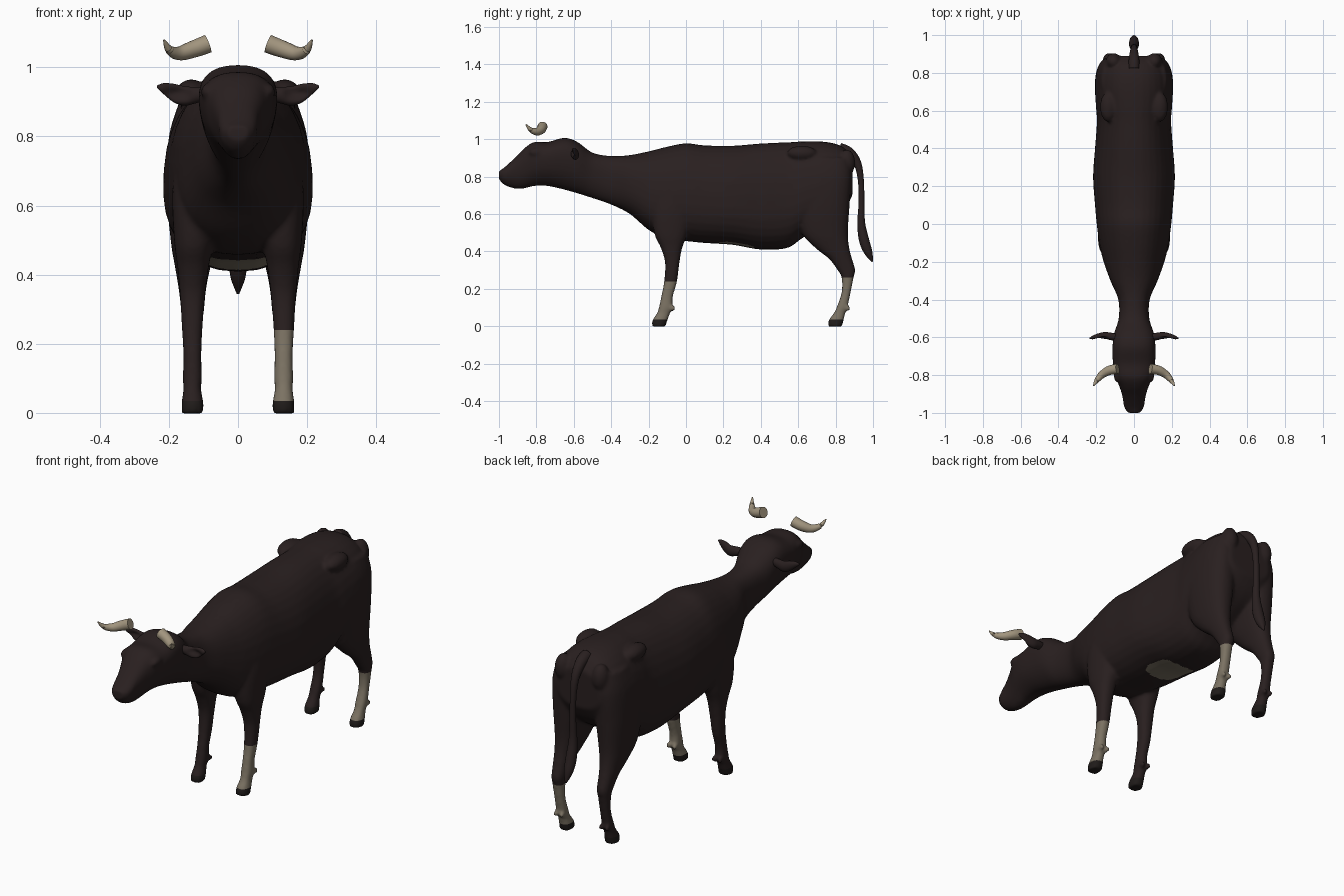
import bpy
import bmesh
from math import cos, sin, pi, copysign
from mathutils import Vector, Matrix

cube = bpy.data.objects.get("Cube")
if cube:
    bpy.data.objects.remove(cube, do_unlink=True)


def material(name, rgb):
    m = bpy.data.materials.new(name)
    m.use_nodes = True
    m.diffuse_color = (*rgb, 1)
    node = next(n for n in m.node_tree.nodes if n.type == 'BSDF_PRINCIPLED')
    node.inputs["Base Color"].default_value = (*rgb, 1)
    node.inputs["Roughness"].default_value = 0.8
    return m


hide = material("dark brown hide", (0.022, 0.014, 0.014))
pale = material("pale stocking", (0.2, 0.17, 0.125))
hoof = material("dark hoof", (0.014, 0.011, 0.01))
horn = material("horn", (0.36, 0.3, 0.21))


def spline(rows, steps=5):
    """Smooth the rows of a section table with a Catmull-Rom curve."""
    rows = [Vector(r) for r in rows]
    out = []
    for i in range(len(rows) - 1):
        a, b, c, d = (rows[max(0, min(len(rows) - 1, i + k))] for k in (-1, 0, 1, 2))
        for s in range(steps):
            t = s / steps
            out.append(b + (c - a) * (t / 2) + (a * 2 - b * 5 + c * 4 - d) * (t * t / 2)
                       + (b * 3 - a - c * 3 + d) * (t ** 3 / 2))
    return out + [rows[-1]]


def power(v, p):
    return copysign(abs(v) ** p, v)


def loft(bm, rings, sides=32, p=0.85):
    """Skin closed rings given as (centre, half axis U, half axis V, taper)."""
    loops = []
    for centre, u, v, taper in rings:
        loop = []
        for i in range(sides):
            c, s = cos(2 * pi * i / sides), sin(2 * pi * i / sides)
            co = centre + u * power(c, p) * (1 - taper * s) + v * power(s, p)
            loop.append(bm.verts.new(co))
        loops.append(loop)
    for a, b in zip(loops, loops[1:]):
        for i in range(sides):
            j = (i + 1) % sides
            bm.faces.new((a[i], a[j], b[j], b[i]))
    bm.faces.new(loops[0])
    bm.faces.new(loops[-1])


def bump(bm, centre, size):
    m = Matrix.Translation(centre) @ Matrix.Diagonal((*size, 1))
    bmesh.ops.create_uvsphere(bm, u_segments=20, v_segments=12, radius=1, matrix=m)


def finish(name, bm, mat):
    bmesh.ops.recalc_face_normals(bm, faces=bm.faces)
    mesh = bpy.data.meshes.new(name)
    bm.to_mesh(mesh)
    bm.free()
    obj = bpy.data.objects.new(name, mesh)
    bpy.context.collection.objects.link(obj)
    mesh.materials.append(mat)
    mesh.shade_smooth()
    return obj


# Head, neck and trunk: y, top, bottom, half width
TRUNK = [
    (-1.0, .83, .785, .03), (-.97, .85, .755, .05), (-.91, .905, .735, .06),
    (-.86, .955, .738, .075), (-.81, .985, .75, .095), (-.74, .985, .75, .108),
    (-.65, 1.007, .73, .11), (-.58, .985, .71, .103), (-.5, .928, .685, .08),
    (-.4, .91, .65, .083), (-.3, .915, .6, .125), (-.2, .935, .515, .16),
    (-.1, .96, .465, .183), (0, .978, .455, .196), (.1, .967, .445, .205),
    (.25, .965, .435, .215), (.4, .977, .41, .205), (.54, .983, .418, .195),
    (.62, .988, .47, .2), (.72, .988, .53, .205), (.8, .975, .58, .195),
    (.85, .95, .63, .17), (.89, .9, .7, .12),
]
# Legs: z, front y, back y, inner x, outer x
FRONT_LEG = [
    (-.002, -.18, -.11, .1, .163), (.03, -.18, -.1, .1, .163), (.07, -.155, -.085, .107, .158),
    (.1, -.145, -.073, .104, .16), (.16, -.132, -.07, .106, .158), (.24, -.117, -.048, .103, .162),
    (.34, -.112, -.035, .095, .168), (.42, -.135, -.02, .085, .175), (.5, -.17, .01, .07, .185),
    (.65, -.18, .05, .05, .19), (.8, -.13, .05, .05, .17),
]
HIND_LEG = [
    (-.002, .76, .835, .1, .163), (.03, .762, .842, .1, .163), (.07, .79, .852, .107, .158),
    (.1, .805, .863, .104, .16), (.18, .832, .88, .106, .158), (.26, .832, .896, .103, .162),
    (.3, .81, .905, .098, .165), (.36, .765, .888, .092, .172), (.42, .69, .873, .08, .182),
    (.5, .62, .866, .06, .195), (.65, .59, .875, .04, .207), (.8, .61, .885, .04, .2),
    (.9, .66, .87, .05, .17),
]

bm = bmesh.new()
rings = []
for y, top, bottom, w in spline(TRUNK):
    blend = max(0, min(1, (y + .6) / .4))
    rings.append((Vector((0, y, (top + bottom) / 2)), Vector((w, 0, 0)),
                  Vector((0, 0, (top - bottom) / 2)), -.25 + .37 * blend))
loft(bm, rings)

for side in (-1, 1):
    for table in (FRONT_LEG, HIND_LEG):
        rings = []
        for z, y0, y1, x0, x1 in spline(table):
            rings.append((Vector((side * (x0 + x1) / 2, (y0 + y1) / 2, z)),
                          Vector(((x1 - x0) / 2, 0, 0)), Vector((0, (y1 - y0) / 2, 0)), 0))
        loft(bm, rings, 24)
        # Dewclaws behind the fetlock
        for dx in (-.018, .018):
            bump(bm, (side * .132 + dx, table[3][2] + .003, .095), (.011, .014, .016))
    # Pin bones, hip bones, brows
    bump(bm, (side * .108, .86, .875), (.042, .045, .07))
    bump(bm, (side * .135, .62, .925), (.045, .08, .04))
    bump(bm, (side * .088, -.8, .93), (.02, .04, .022))

body = finish("body", bm, hide)
remesh = body.modifiers.new("Merge", 'REMESH')
remesh.mode = 'VOXEL'
remesh.voxel_size = .009
remesh.use_smooth_shade = True
relax = body.modifiers.new("Relax", 'SMOOTH')
relax.factor = .5
relax.iterations = 4
depsgraph = bpy.context.evaluated_depsgraph_get()
merged = bpy.data.meshes.new_from_object(body.evaluated_get(depsgraph))
body.modifiers.clear()
body.data = merged
merged.materials.clear()
for m in (hide, pale, hoof):
    merged.materials.append(m)

# Hooves, left stockings and the belly patch by height and position
bm = bmesh.new()
bm.from_mesh(merged)
for z in (.035, .24, .26):
    low = [g for g in (*bm.verts, *bm.edges, *bm.faces)
           if (g.co.z if isinstance(g, bmesh.types.BMVert) else g.verts[0].co.z) < .32]
    bmesh.ops.bisect_plane(bm, geom=low, plane_co=(0, 0, z), plane_no=(0, 0, 1))
for f in bm.faces:
    f.smooth = True
    c = f.calc_center_median()
    patch = (c.x / .095) ** 4 + ((c.y - .27) / .1) ** 4 < 1 and f.normal.z < -.4
    if c.z < .035:
        f.material_index = 2
    elif (c.x > 0 and c.z < (.24 if c.y < .4 else .26)) or (patch and c.z < .5):
        f.material_index = 1
    else:
        f.material_index = 0
bm.to_mesh(merged)
bm.free()

# Ears: x, y, z, half thickness, half height
EAR = [(.085, -.6, .925, .018, .018), (.125, -.595, .919, .02, .024), (.155, -.592, .917, .02, .028),
       (.185, -.595, .925, .017, .027), (.215, -.6, .938, .011, .016), (.235, -.605, .944, .003, .003)]
for side, label in ((1, "left"), (-1, "right")):
    bm = bmesh.new()
    loft(bm, [(Vector((side * x, y, z)), Vector((0, t, 0)), Vector((0, 0, h)), 0)
              for x, y, z, t, h in spline(EAR)], 20, 1)
    # Hollow the front of the ear
    for v in bm.verts:
        reach = (abs(v.co.x) - .13) / .09
        if v.co.y < -.597 and 0 < reach < 1:
            v.co.y += .02 * sin(pi * reach) * max(0, 1 - abs(v.co.z - .925) / .025)
    finish(label + "_ear", bm, hide)


def tube(name, points, mat):
    """Tapered tube through points given as x, y, z, radius."""
    rings = spline(points, 6)
    bm = bmesh.new()
    out = []
    for i, r in enumerate(rings):
        along = (rings[min(i + 1, len(rings) - 1)] - rings[max(i - 1, 0)]).to_3d().normalized()
        u = along.cross(Vector((0, .6, .8)) if abs(along.x) > .5 else Vector((1, 0, 0))).normalized()
        out.append((r.to_3d(), u * r[3], along.cross(u) * r[3], 0))
    loft(bm, out, 16, 1)
    return finish(name, bm, mat)


# Tail with tuft
tube("tail", [(0, .82, .95, .03), (0, .87, .93, .028), (0, .915, .875, .021), (0, .935, .78, .016),
              (0, .938, .65, .016), (0, .937, .55, .021), (0, .952, .46, .027),
              (0, .975, .395, .022), (0, .997, .345, .004)], hide)

# Horns
for side, label in ((1, "left"), (-1, "right")):
    obj = tube(label + "_horn", [
        (side * x, y, z, r) for x, y, z, r in (
            (.087, -.767, 1.068, .027), (.13, -.775, 1.052, .025), (.17, -.798, 1.04, .02),
            (.198, -.83, 1.05, .013), (.214, -.856, 1.079, .003))], horn)
    bpy.ops.object.select_all(action='DESELECT')
    obj.select_set(True)
    bpy.context.view_layer.objects.active = obj
    bpy.ops.object.shade_smooth_by_angle()
